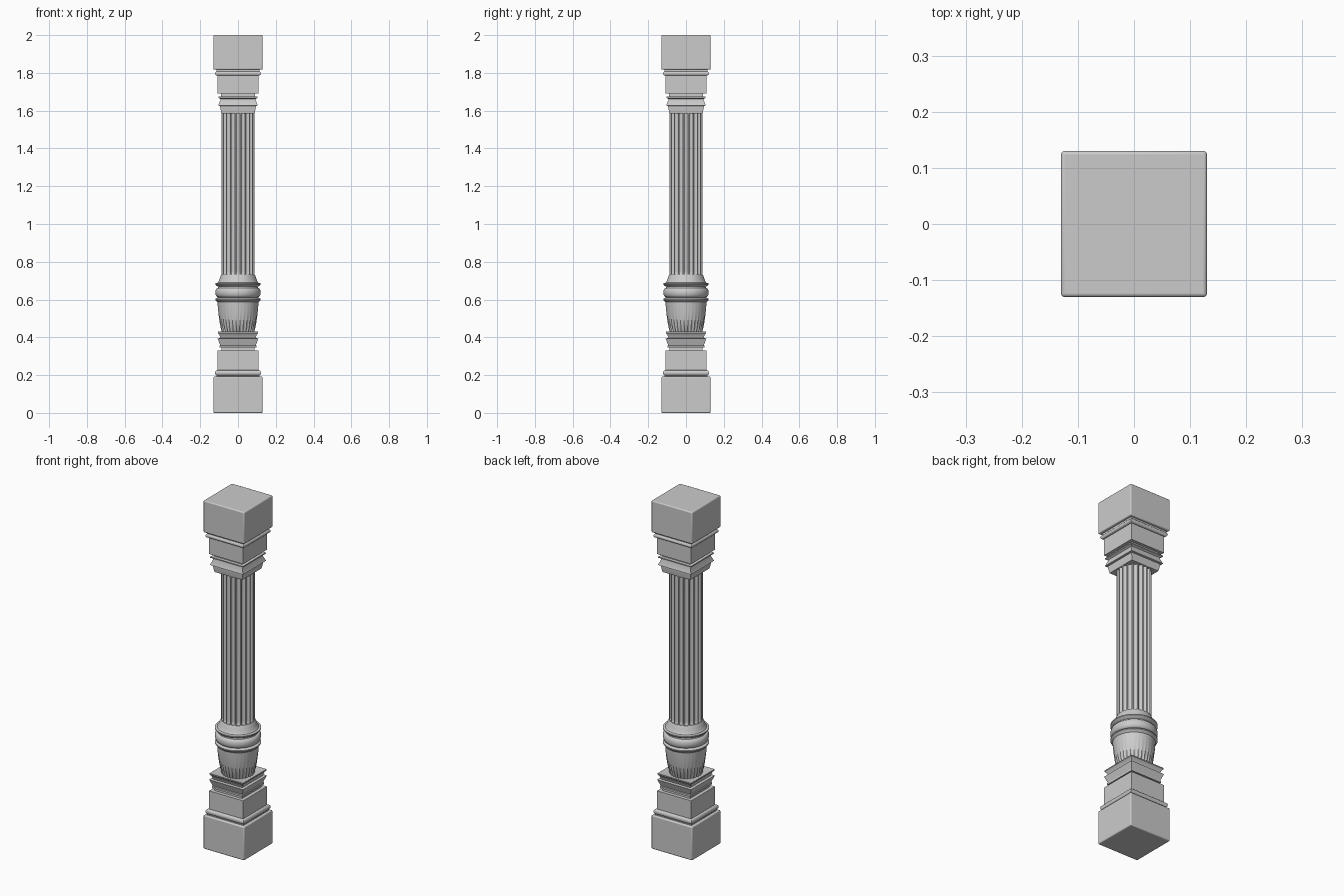
import bpy, bmesh, math

if "Cube" in bpy.data.objects:
    bpy.data.objects.remove(bpy.data.objects["Cube"])


def loft(name, rings, smooth=35):
    """Skin a stack of equal-length point rings and cap both ends."""
    bm = bmesh.new()
    vs = [[bm.verts.new(p) for p in r] for r in rings]
    n = len(vs[0])
    for a, b in zip(vs, vs[1:]):
        for i in range(n):
            j = (i + 1) % n
            bm.faces.new((a[i], a[j], b[j], b[i]))
    bm.faces.new(vs[0][::-1])
    bm.faces.new(vs[-1])
    bmesh.ops.recalc_face_normals(bm, faces=bm.faces)
    me = bpy.data.meshes.new(name)
    bm.to_mesh(me)
    bm.free()
    ob = bpy.data.objects.new(name, me)
    bpy.context.collection.objects.link(ob)
    bpy.ops.object.select_all(action='DESELECT')
    ob.select_set(True)
    bpy.context.view_layer.objects.active = ob
    bpy.ops.object.shade_smooth_by_angle(angle=math.radians(smooth))
    return ob


def square(name, prof):
    """Square moulding from (half width, z) pairs."""
    return loft(name, [[(-h, -h, z), (h, -h, z), (h, h, z), (-h, h, z)] for h, z in prof])


def round_part(name, prof, flutes=20, seg=10):
    """Turned part from (radius, z, flute depth) triples; scooped flutes cut in."""
    n, rings = flutes * seg, []
    for r, z, d in prof:
        ring = []
        for i in range(n):
            t = ((i % seg) / seg - 0.5) / 0.4
            rr = r - d * math.sqrt(max(0, 1 - t * t))
            a = 2 * math.pi * (i - seg / 2) / n - math.pi / 2
            ring.append((rr * math.cos(a), rr * math.sin(a), z))
        rings.append(ring)
    return loft(name, rings)


def bulge(r, z0, z1, out, n=10):
    """Half-round profile of (radius, z)."""
    return [(r + out * math.sin(math.pi * i / n),
             (z0 + z1) / 2 - (z1 - z0) / 2 * math.cos(math.pi * i / n)) for i in range(n + 1)]


# End blocks with softened edges
for name, z0, z1 in (("base_block", 0, 0.193), ("top_block", 1.817, 2.0)):
    ob = square(name, [(0.13, z0), (0.13, z1)])
    m = ob.modifiers.new("soft_edges", 'BEVEL')
    m.width, m.segments = 0.006, 3

# Square half-round mouldings and inner blocks
square("base_moulding", [(0.115, 0.19), (0.115, 0.198)] + bulge(0.11, 0.198, 0.226, 0.012))
square("top_moulding", bulge(0.11, 1.785, 1.808, 0.012) + [(0.115, 1.808), (0.115, 1.82)])
square("lower_block", [(0.108, 0.22), (0.108, 0.33)])
square("upper_block", [(0.108, 1.69), (0.108, 1.79)])

# Stepped square collars
square("lower_collar", [(0.088, 0.325), (0.088, 0.345), (0.098, 0.345), (0.098, 0.355),
                        (0.094, 0.357), (0.108, 0.394), (0.093, 0.396), (0.099, 0.415),
                        (0.107, 0.424), (0.107, 0.43), (0.085, 0.424)])
square("upper_collar", [(0.088, 1.585), (0.094, 1.618), (0.094, 1.625), (0.105, 1.627),
                        (0.093, 1.657), (0.093, 1.662), (0.104, 1.668), (0.104, 1.674),
                        (0.09, 1.676), (0.09, 1.692)])

# Vase with shallow flutes fading out upwards
vase = [(0.084, 0.42, 0.008), (0.088, 0.435, 0.008), (0.092, 0.45, 0.005),
        (0.097, 0.475, 0.003), (0.102, 0.51, 0.0015), (0.106, 0.545, 0.0005),
        (0.108, 0.575, 0), (0.109, 0.588, 0)]
round_part("vase", vase, flutes=32, seg=6)

# Turned rings above the vase
rings = ([(0.10, 0.58), (0.112, 0.588), (0.12, 0.598), (0.12, 0.604), (0.106, 0.612)]
         + bulge(0.106, 0.612, 0.662, 0.014)
         + [(0.104, 0.668), (0.112, 0.672), (0.12, 0.68), (0.12, 0.686), (0.108, 0.689),
            (0.102, 0.698), (0.096, 0.714), (0.091, 0.727), (0.088, 0.732)])
round_part("vase_rings", [(r, z, 0) for r, z in rings])

# Fluted shaft, flutes rounding out at the foot
depth = 0.011
foot = [(0.088, 0.728 + 0.025 * k / 6, depth * math.sqrt(1 - (1 - k / 6) ** 2)) for k in range(7)]
round_part("fluted_shaft", foot + [(0.088, 1.59, depth)])
